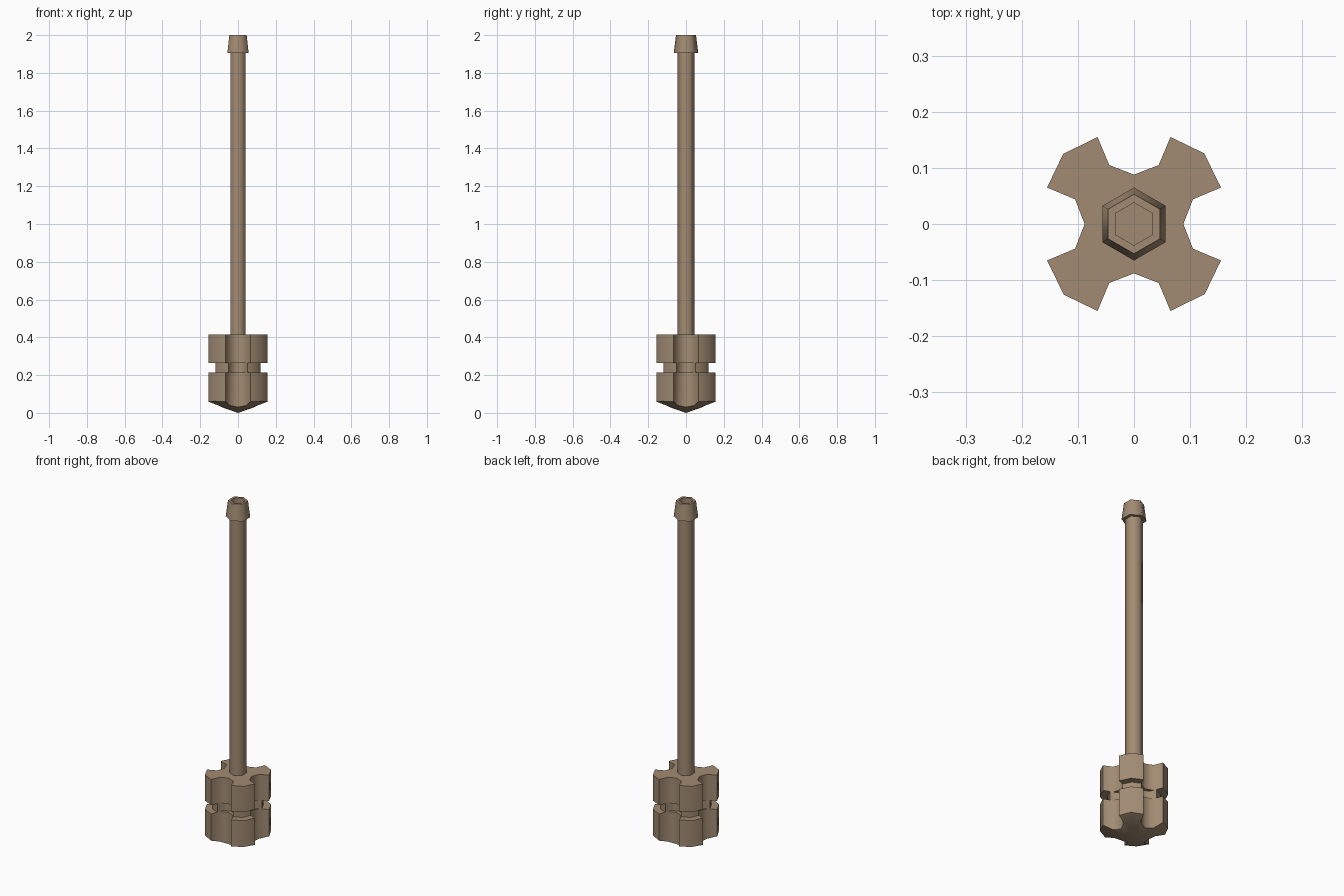
import bpy, bmesh, math

cube = bpy.data.objects.get("Cube")
if cube:
    bpy.data.objects.remove(cube, do_unlink=True)

bronze = bpy.data.materials.new("dull_bronze")
bronze.use_nodes = True
COLOR = (0.36, 0.26, 0.17, 1.0)
bronze.diffuse_color = COLOR
bronze.node_tree.nodes["Principled BSDF"].inputs["Base Color"].default_value = COLOR


def loft(name, rings, tip=None):
    """Skin a stack of matching rings; end with caps, or a point at the bottom."""
    bm = bmesh.new()
    loops = [[bm.verts.new(p) for p in ring] for ring in rings]
    n = len(loops[0])
    for low, high in zip(loops, loops[1:]):
        for i in range(n):
            j = (i + 1) % n
            bm.faces.new((low[i], low[j], high[j], high[i]))
    if tip is None:
        bm.faces.new(loops[0][::-1])
    else:
        point = bm.verts.new(tip)
        for i in range(n):
            bm.faces.new((loops[0][(i + 1) % n], loops[0][i], point))
    bm.faces.new(loops[-1])
    bmesh.ops.recalc_face_normals(bm, faces=bm.faces)
    mesh = bpy.data.meshes.new(name)
    bm.to_mesh(mesh)
    bm.free()
    mesh.materials.append(bronze)
    obj = bpy.data.objects.new(name, mesh)
    bpy.context.collection.objects.link(obj)
    bpy.ops.object.select_all(action='DESELECT')
    obj.select_set(True)
    bpy.context.view_layer.objects.active = obj
    bpy.ops.object.shade_smooth_by_angle(angle=math.radians(65))
    return obj


def hexagon(radius, z):
    return [(radius * math.cos(a), radius * math.sin(a), z)
            for a in (math.pi / 6 + k * math.pi / 3 for k in range(6))]


# One quarter of the four-lobed outline, turned around the axis
QUARTER = [(0.088, 0), (0.105, 0.044), (0.155, 0.065),
           (0.125, 0.126), (0.065, 0.155), (0.044, 0.105)]


def lobes(scale, z):
    points = []
    for k in range(4):
        c, s = ((1, 0), (0, 1), (-1, 0), (0, -1))[k]
        points += [(scale * (x * c - y * s), scale * (x * s + y * c), z)
                   for x, y in QUARTER]
    return points


# Lobed head with a conical underside and a groove around it
cone_rim = [(x, y, 0.35 * math.hypot(x, y)) for x, y, z in lobes(1, 0)]
loft("lobed_head", [cone_rim, lobes(1, 0.215), lobes(0.77, 0.215),
                    lobes(0.77, 0.265), lobes(1, 0.265), lobes(1, 0.415)],
     tip=(0, 0, 0))

# Long six-sided shaft
loft("shaft", [hexagon(0.046, 0.41), hexagon(0.046, 1.91)])

# Tapered collar with a recessed socket in its top
loft("end_collar", [hexagon(0.065, 1.905), hexagon(0.053, 2.0),
                    hexagon(0.038, 2.0), hexagon(0.038, 1.95)])
